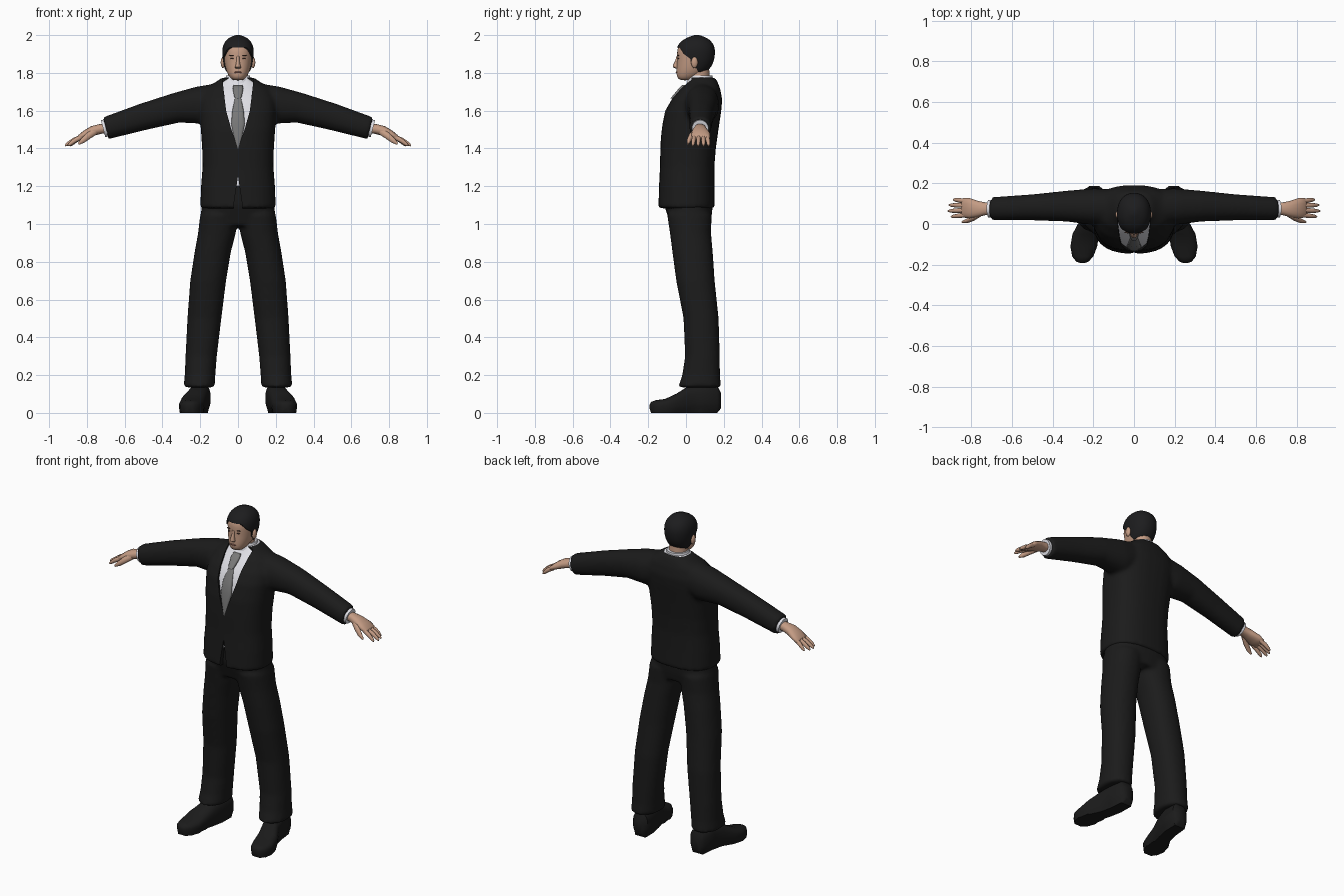
import bpy, bmesh
from math import sin, cos, pi, copysign

if "Cube" in bpy.data.objects:
    bpy.data.objects.remove(bpy.data.objects["Cube"], do_unlink=True)


def material(name, r, g, b):
    m = bpy.data.materials.new(name)
    m.use_nodes = True
    m.diffuse_color = (r, g, b, 1)
    m.node_tree.nodes["Principled BSDF"].inputs["Base Color"].default_value = (r, g, b, 1)
    return m


SUIT = material("black cloth", .011, .011, .011)
HAIR = material("dark hair", .012, .012, .013)
SHIRT = material("white shirt", .75, .75, .8)
TIE = material("grey tie", .19, .19, .19)
SKIN = material("skin", .55, .33, .23)
BROW = material("dark brown", .07, .04, .03)
LIPS = material("lips", .36, .16, .12)


def loft(bm, rings, axis="Z", power=2.0, side=1, shear=0.0, count=28):
    """Closed tube through rings of (position along axis, centre a, centre b, radius a, radius b)."""
    loops = []
    for along, ca, cb, ra, rb in rings:
        loop = []
        for i in range(count):
            c, s = cos(2 * pi * i / count), sin(2 * pi * i / count)
            a = ca + ra * copysign(abs(c) ** (2 / power), c)
            b = cb + rb * copysign(abs(s) ** (2 / power), s)
            if axis == "Z":
                p = (a, b, along)
            elif axis == "Y":
                p = (a, along, b)
            else:
                p = (along + shear * (b - cb), a, b)
            loop.append(bm.verts.new((p[0] * side, p[1], p[2])))
        loops.append(loop)
    for low, high in zip(loops, loops[1:]):
        for i in range(count):
            j = (i + 1) % count
            bm.faces.new((low[i], low[j], high[j], high[i]))
    bm.faces.new(loops[0])
    bm.faces.new(loops[-1])


def column(profile, grow=0.0):
    """Upright rings from rows of (height, front y, back y, half width)."""
    return [(z, 0, (f + b) / 2, w + grow, (b - f) / 2 + grow) for z, f, b, w in profile]


def front_y(profile, z, x, power):
    """Front surface of a column at a given height and x."""
    for (z0, f0, b0, w0), (z1, f1, b1, w1) in zip(profile, profile[1:]):
        if z0 <= z <= z1:
            t = (z - z0) / (z1 - z0)
            f, b, w = f0 + t * (f1 - f0), b0 + t * (b1 - b0), w0 + t * (w1 - w0)
            return (f + b) / 2 - (b - f) / 2 * (1 - min(1, abs(x) / w) ** power) ** (1 / power)


def prism(bm, points, axis, start, end):
    """Outline extruded along x (points are y, z) or along y (points are x, z)."""
    caps = []
    for d in (start, end):
        caps.append([bm.verts.new((d, a, z) if axis == "X" else (a, d, z)) for a, z in points])
    for i in range(len(points)):
        j = (i + 1) % len(points)
        bm.faces.new((caps[0][i], caps[0][j], caps[1][j], caps[1][i]))
    bm.faces.new(caps[0])
    bm.faces.new(caps[1])


def finish(bm, name, mat, fuse=0, subdivide=0, cutters=(), angle=50):
    bmesh.ops.recalc_face_normals(bm, faces=bm.faces)
    mesh = bpy.data.meshes.new(name)
    bm.to_mesh(mesh)
    bm.free()
    mesh.materials.append(mat)
    ob = bpy.data.objects.new(name, mesh)
    bpy.context.collection.objects.link(ob)
    if fuse:
        mod = ob.modifiers.new("fuse", "REMESH")
        mod.mode, mod.voxel_size = "VOXEL", fuse
        mod = ob.modifiers.new("relax", "SMOOTH")
        mod.factor, mod.iterations = .5, 4
    if subdivide:
        ob.modifiers.new("round", "SUBSURF").levels = subdivide
    for cutter in cutters:
        mod = ob.modifiers.new("cut", "BOOLEAN")
        mod.operation, mod.object, mod.solver = "DIFFERENCE", cutter, "EXACT"
    bpy.ops.object.select_all(action="DESELECT")
    ob.select_set(True)
    bpy.context.view_layer.objects.active = ob
    if ob.modifiers:
        bpy.ops.object.convert(target="MESH")
    bpy.ops.object.shade_smooth_by_angle(angle=angle * pi / 180)
    for cutter in cutters:
        bpy.data.objects.remove(cutter, do_unlink=True)
    return ob


def cutter(name, points, axis, start, end):
    bm = bmesh.new()
    prism(bm, points, axis, start, end)
    ob = finish(bm, name, SUIT)
    ob.hide_render = True
    return ob


# Jacket: torso and sleeves fused, then opened at the neck and hem
torso = [(1.083, -.147, .152, .2), (1.2, -.143, .15, .196), (1.3, -.138, .15, .188),
         (1.4, -.136, .158, .19), (1.5, -.13, .172, .197), (1.6, -.11, .187, .205),
         (1.66, -.08, .192, .2), (1.72, -.03, .18, .17), (1.75, 0, .168, .12), (1.775, .01, .155, .085)]
sleeve = [(.08, .085, 1.655, .085, .092), (.2, .085, 1.628, .09, .098), (.33, .088, 1.614, .076, .077),
          (.5, .082, 1.568, .064, .069), (.7, .075, 1.507, .057, .058)]
neck_half = [(.035, 1.5), (.063, 1.6), (.075, 1.7), (.088, 1.82)]
neck_opening = cutter("neck_cutter", [(0, 1.4)] + neck_half + [(-x, z) for x, z in reversed(neck_half)],
                      "Y", -.4, .03)
hem_opening = cutter("hem_cutter", [(0, 1.255), (-.03, 1.05), (.03, 1.05)], "Y", -.4, -.05)
bm = bmesh.new()
loft(bm, column(torso), power=2.5)
for side in (1, -1):
    loft(bm, sleeve, "X", 2.2, side, .26)
finish(bm, "jacket", SUIT, fuse=.012, cutters=(neck_opening, hem_opening))

# Shirt body, collar and cuffs
bm = bmesh.new()
loft(bm, column([(1.2,) + torso[1][1:]] + torso[2:], -.012), power=2.5)
finish(bm, "shirt", SHIRT)
bm = bmesh.new()
loft(bm, [(1.7, 0, .07, .075, .07), (1.765, 0, .075, .07, .066), (1.787, 0, .08, .062, .06)])
finish(bm, "shirt_collar", SHIRT)
bm = bmesh.new()
for side in (1, -1):
    loft(bm, [(.66, .075, 1.515, .044, .044), (.714, .075, 1.505, .044, .045)], "X", 2, side, .26)
finish(bm, "shirt_cuffs", SHIRT)

# Tie: knot and blade follow the chest
bm = bmesh.new()
knot = [(1.735, .024), (1.715, .028), (1.675, .02), (1.665, .014)]
blade = [(1.68, .014), (1.6, .03), (1.53, .036), (1.46, .022), (1.4, .004)]
for part, depth in ((knot, .018), (blade, .012)):
    loft(bm, [(z, 0, front_y(torso, z, 0, 2.5) + .012, w, depth) for z, w in part], power=3)
finish(bm, "tie", TIE)

# Trousers: hips and two legs fused
leg = [(.135, .206, .072, .083, .114), (.2, .201, .08, .081, .1), (.3, .195, .087, .083, .092),
       (.5, .178, .08, .09, .093), (.7, .158, .05, .095, .102), (.85, .134, .035, .096, .107),
       (.95, .112, .024, .1, .109), (1.05, .1, .018, .1, .118)]
bm = bmesh.new()
loft(bm, column([(.99, -.08, .125, .19), (1.05, -.1, .137, .197), (1.1, -.116, .142, .192),
                 (1.22, -.122, .138, .18)]), power=2.4)
for side in (1, -1):
    loft(bm, leg, power=2.2, side=side)
finish(bm, "trousers", SUIT, fuse=.012)

# Shoes: rings from heel to toe, flattened underneath
shoe = [(.186, .195, .065, .025, .04), (.165, .195, .075, .05, .072), (.08, .2, .078, .055, .078),
        (.01, .215, .07, .056, .07), (-.05, .238, .05, .065, .052), (-.11, .247, .036, .066, .038),
        (-.16, .252, .033, .052, .034), (-.185, .254, .032, .03, .026), (-.192, .254, .032, .012, .012)]
bm = bmesh.new()
for side in (1, -1):
    loft(bm, shoe, "Y", 2.6, side)
for v in bm.verts:
    v.co.z = 0 if v.co.z < .018 else v.co.z
finish(bm, "shoes", SUIT)

# Hands: palm, four fingers and thumb
palm = [(.68, .075, 1.508, .03, .025), (.73, .075, 1.503, .031, .025), (.77, .074, 1.493, .04, .025),
        (.81, .078, 1.475, .05, .02), (.84, .08, 1.458, .048, .014), (.848, .08, 1.454, .04, .008)]
fingers = [(.045, .036, .9), (.068, .064, .915), (.091, .093, .91), (.112, .12, .89)]
bm = bmesh.new()
for side in (1, -1):
    loft(bm, palm, "X", 2.3, side, .3, 16)
    for base, tip, reach in fingers:
        rings = []
        for t, r in ((0, .012), (.5, .0115), (.85, .009), (1, .004)):
            rings.append((.825 + t * (reach - .825), base + t * (tip - base),
                          1.463 - .048 * t ** 1.3, r, r))
        loft(bm, rings, "X", 2, side, .5, 10)
    loft(bm, [(.755, .052, 1.492, .014, .016), (.79, .03, 1.468, .015, .015),
              (.82, .016, 1.443, .012, .012), (.845, .01, 1.424, .005, .005)], "X", 2, side, .7, 10)
finish(bm, "hands", SKIN)

# Head, neck, nose and ears
skull = [(1.76, -.032, .02, .028), (1.775, -.05, .06, .045), (1.8, -.053, .1, .06),
         (1.83, -.052, .13, .07), (1.87, -.048, .146, .077), (1.91, -.051, .15, .08),
         (1.94, -.044, .147, .077), (1.968, -.022, .13, .064), (1.986, .008, .105, .044),
         (1.995, .035, .08, .02)]
bm = bmesh.new()
loft(bm, column(skull, -.002), power=2.2)
finish(bm, "head", SKIN, subdivide=1)
bm = bmesh.new()
loft(bm, [(1.7, 0, .075, .058, .055), (1.83, 0, .07, .052, .052)])
finish(bm, "neck", SKIN)
bm = bmesh.new()
loft(bm, [(1.822, 0, -.047, .012, .006), (1.83, 0, -.052, .016, .017), (1.84, 0, -.052, .013, .017),
          (1.865, 0, -.046, .008, .011), (1.89, 0, -.044, .007, .006)], count=12)
finish(bm, "nose", SKIN)


def add_ball(bm, centre, size):
    made = bmesh.ops.create_uvsphere(bm, u_segments=14, v_segments=8, radius=1)["verts"]
    bmesh.ops.scale(bm, verts=made, vec=size)
    bmesh.ops.translate(bm, verts=made, vec=centre)


bm = bmesh.new()
for side in (1, -1):
    add_ball(bm, (side * .08, .045, 1.855), (.012, .018, .03))
finish(bm, "ears", SKIN)

# Hair: a thin cap trimmed along the hairline
hairline = [(-.3, 1.938), (-.035, 1.935), (-.012, 1.9), (.022, 1.875), (.03, 1.84), (.05, 1.835),
            (.065, 1.805), (.3, 1.795), (.3, 1.6), (-.3, 1.6)]
trim = cutter("hairline_cutter", hairline, "X", -.3, .3)
bm = bmesh.new()
loft(bm, column(skull, .005) + [(2.001, 0, .058, .012, .012)], power=2.2)
finish(bm, "hair", HAIR, subdivide=1, cutters=(trim,))


# Facial details as thin ovals on the face
def oval(bm, x, z, width, height):
    add_ball(bm, (x, front_y(skull, z, x, 2.2) + .003, z), (width, .005, height))


bm = bmesh.new()
for side in (1, -1):
    oval(bm, side * .031, 1.893, .017, .003)
    oval(bm, side * .03, 1.876, .01, .0035)
finish(bm, "brows_and_eyes", BROW)
bm = bmesh.new()
oval(bm, 0, 1.803, .022, .0045)
finish(bm, "mouth", LIPS)
